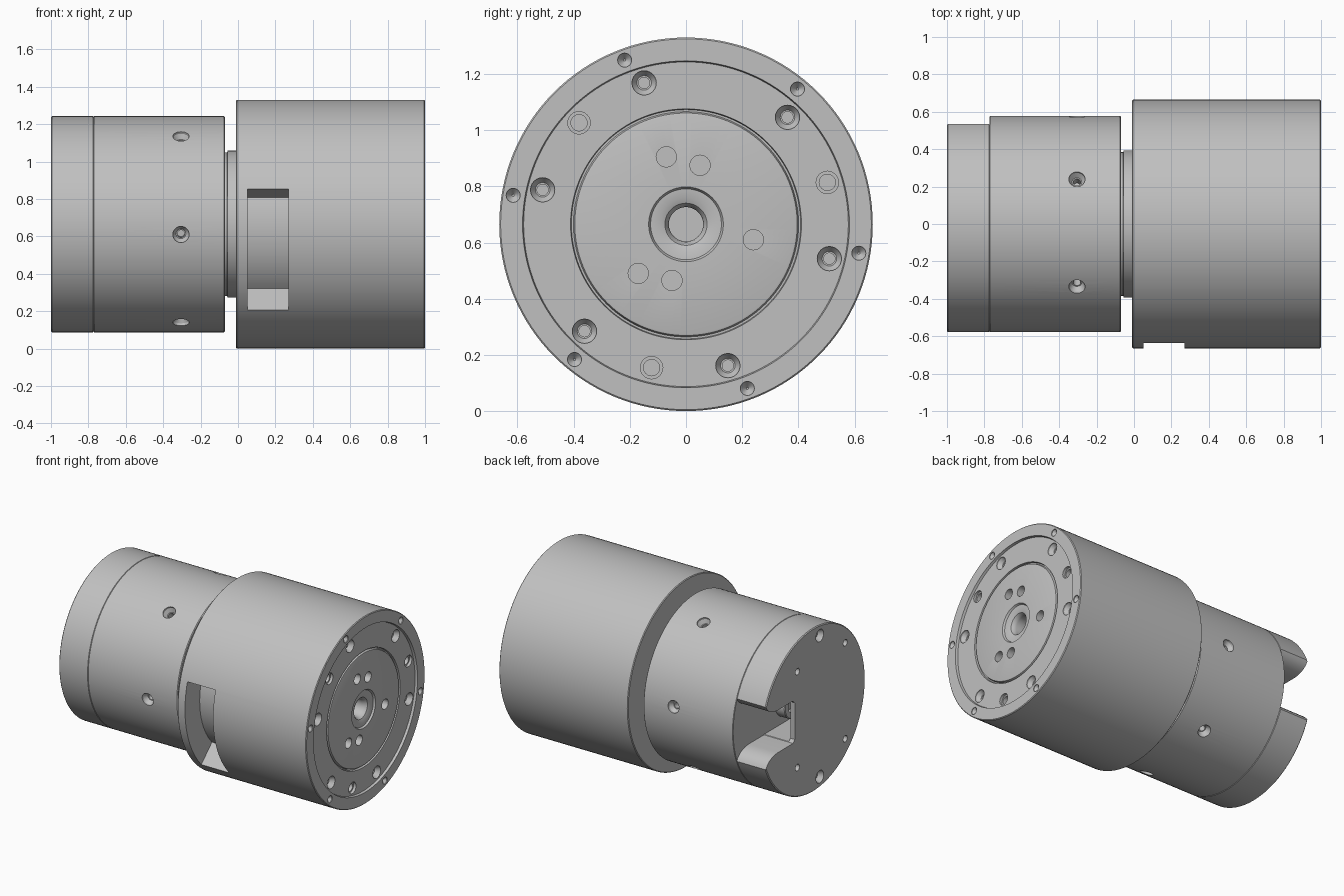
import bpy, bmesh
from math import sin, cos, pi, radians
from mathutils import Vector

if "Cube" in bpy.data.objects:
    bpy.data.objects.remove(bpy.data.objects["Cube"], do_unlink=True)

R = 0.665          # main radius, also the height of the axis
AXIS = Vector((0, 0, R))
X = Vector((1, 0, 0))

grey = bpy.data.materials.new("machined grey")
grey.use_nodes = True
grey.diffuse_color = (0.53, 0.53, 0.53, 1)
grey.node_tree.nodes["Principled BSDF"].inputs["Base Color"].default_value = (0.53, 0.53, 0.53, 1)


def lathe(bm, profile, origin=AXIS, direction=X, seg=128):
    """Turn (distance, radius) points around a direction, capping both ends."""
    q = direction.to_track_quat('Z', 'Y')
    rings = [[bm.verts.new(origin + q @ Vector((r * cos(2 * pi * i / seg), r * sin(2 * pi * i / seg), d)))
              for i in range(seg)] for d, r in profile]
    for a, b in zip(rings, rings[1:]):
        for i in range(seg):
            j = (i + 1) % seg
            bm.faces.new((a[i], a[j], b[j], b[i]))
    bm.faces.new(rings[0])
    bm.faces.new(rings[-1])


def prism(bm, outline, x0, x1):
    """Extrude a (y, height above axis) outline along x."""
    a, b = [[bm.verts.new(AXIS + Vector((x, y, z))) for y, z in outline] for x in (x0, x1)]
    bm.faces.new(a)
    bm.faces.new(b)
    for i in range(len(a)):
        j = (i + 1) % len(a)
        bm.faces.new((a[i], a[j], b[j], b[i]))


def finish(bm, name):
    bmesh.ops.recalc_face_normals(bm, faces=bm.faces)
    mesh = bpy.data.meshes.new(name)
    bm.to_mesh(mesh)
    bm.free()
    mesh.materials.append(grey)
    ob = bpy.data.objects.new(name, mesh)
    bpy.context.collection.objects.link(ob)
    return ob


def activate(ob):
    bpy.ops.object.select_all(action='DESELECT')
    ob.select_set(True)
    bpy.context.view_layer.objects.active = ob


def cut(ob, bm):
    tool = finish(bm, "cutter")
    tool.hide_render = True
    mod = ob.modifiers.new("cut", 'BOOLEAN')
    mod.operation, mod.solver, mod.object = 'DIFFERENCE', 'EXACT', tool
    activate(ob)
    bpy.ops.object.modifier_apply(modifier=mod.name)
    bpy.data.objects.remove(tool, do_unlink=True)


def smooth(ob):
    activate(ob)
    bpy.ops.object.shade_smooth_by_angle(angle=radians(30))


def turned(name, profile):
    bm = bmesh.new()
    lathe(bm, profile)
    return finish(bm, name)


def polar(r, degrees):
    return r * cos(radians(degrees)), r * sin(radians(degrees))


# Hole shapes as depth and radius
COUNTERBORE = [(-0.05, 0.045), (0.01, 0.043), (0.035, 0.026), (0.035, 0.02), (0.09, 0.02)]
PIN_HOLE = [(-0.05, 0.04), (0.02, 0.04), (0.02, 0.029), (0.07, 0.029)]
DIMPLE = [(-0.01, 0.025), (0.005, 0.025), (0.03, 0.004)]
PLAIN = [(-0.03, 0.036), (0.07, 0.036)]
SMALL = [(-0.03, 0.023), (0.07, 0.023)]

# Main housing with stepped end face and central bore
main = turned("main_housing", [
    (-0.01, 0.66), (-0.005, R), (0.995, R), (1, 0.66),
    (1, 0.582), (0.983, 0.578), (0.983, 0.411), (0.968, 0.408), (0.968, 0.401),
    (0.983, 0.396), (0.985, 0.39), (0.985, 0.133), (0.972, 0.126), (0.97, 0.095),
    (0.962, 0.075), (0.945, 0.064), (0.93, 0.061), (0.87, 0.061)])
bm = bmesh.new()
face = 0.984


def end_hole(shape, y, z, x=face):
    lathe(bm, shape, AXIS + Vector((x, y, z)), -X, 24)


for k in range(6):
    end_hole(COUNTERBORE, *polar(0.525, 46.5 + 60 * k))
    end_hole(DIMPLE, *polar(0.624, -9.5 + 60 * k), 1)
for k in range(3):
    end_hole(PIN_HOLE, *polar(0.525, 16.5 + 120 * k))
for y, z in [(-0.07, 0.24), (0.05, 0.21), (0.24, -0.055), (-0.17, -0.175), (-0.05, -0.2)]:
    end_hole(PLAIN, y, z)
# Side slot: a 60 degree sector with radial end walls
arc = [-43.5 + 60 * i / 20 for i in range(21)]
sector = [polar(0.5, 180 - a) for a in arc] + [polar(0.8, 180 - a) for a in reversed(arc)]
prism(bm, sector, 0.05, 0.27)
cut(main, bm)
smooth(main)

# Neck between the two housings
smooth(turned("neck", [(-0.075, 0.384), (-0.058, 0.384), (-0.055, 0.393), (-0.005, 0.393)]))

# Rear housing with six radial screw holes
rear = turned("rear_housing", [(-0.772, 0.574), (-0.769, 0.578), (-0.075, 0.578), (-0.07, 0.573)])
bm = bmesh.new()
for k in range(6):
    y, z = polar(1, 180 + 5.5 + 60 * k)
    out = Vector((0, y, z))
    lathe(bm, COUNTERBORE, AXIS + out * 0.573 + X * -0.305, -out, 24)
cut(rear, bm)
smooth(rear)

# End cap with a flared cable notch, a hollow behind it and screw holes
cap = turned("end_cap", [(-1, 0.572), (-0.994, 0.578), (-0.775, 0.578), (-0.772, 0.574)])
bm = bmesh.new()
side = [(0.21, 0.13), (0.23, 0.15)] + [
    (0.40 + 0.14 * sin(t * pi / 12), 0.15 + 0.1 * (1 - cos(t * pi / 12))) for t in range(6)] + [(0.56, 0.27), (0.7, 0.27)]
prism(bm, side + [(y, -z) for y, z in reversed(side)], -1.1, -0.7)
cut(cap, bm)
bm = bmesh.new()
prism(bm, [(-0.1, -0.147), (0.3, -0.147), (0.3, 0.147), (-0.1, 0.147)], -0.965, -0.7)
cut(cap, bm)
bm = bmesh.new()
for s in (-1, 1):
    for shape, y, z in ((COUNTERBORE, -0.07, 0.5), (SMALL, -0.355, 0.34), (SMALL, 0.18, 0.34)):
        lathe(bm, shape, AXIS + Vector((-1, y, z * s)), X, 24)
cut(cap, bm)
smooth(cap)

# Cable socket inside the hollow
smooth(turned("cable_socket", [(-0.77, 0.1), (-0.84, 0.1), (-0.845, 0.095), (-0.845, 0.06), (-0.8, 0.06)]))
